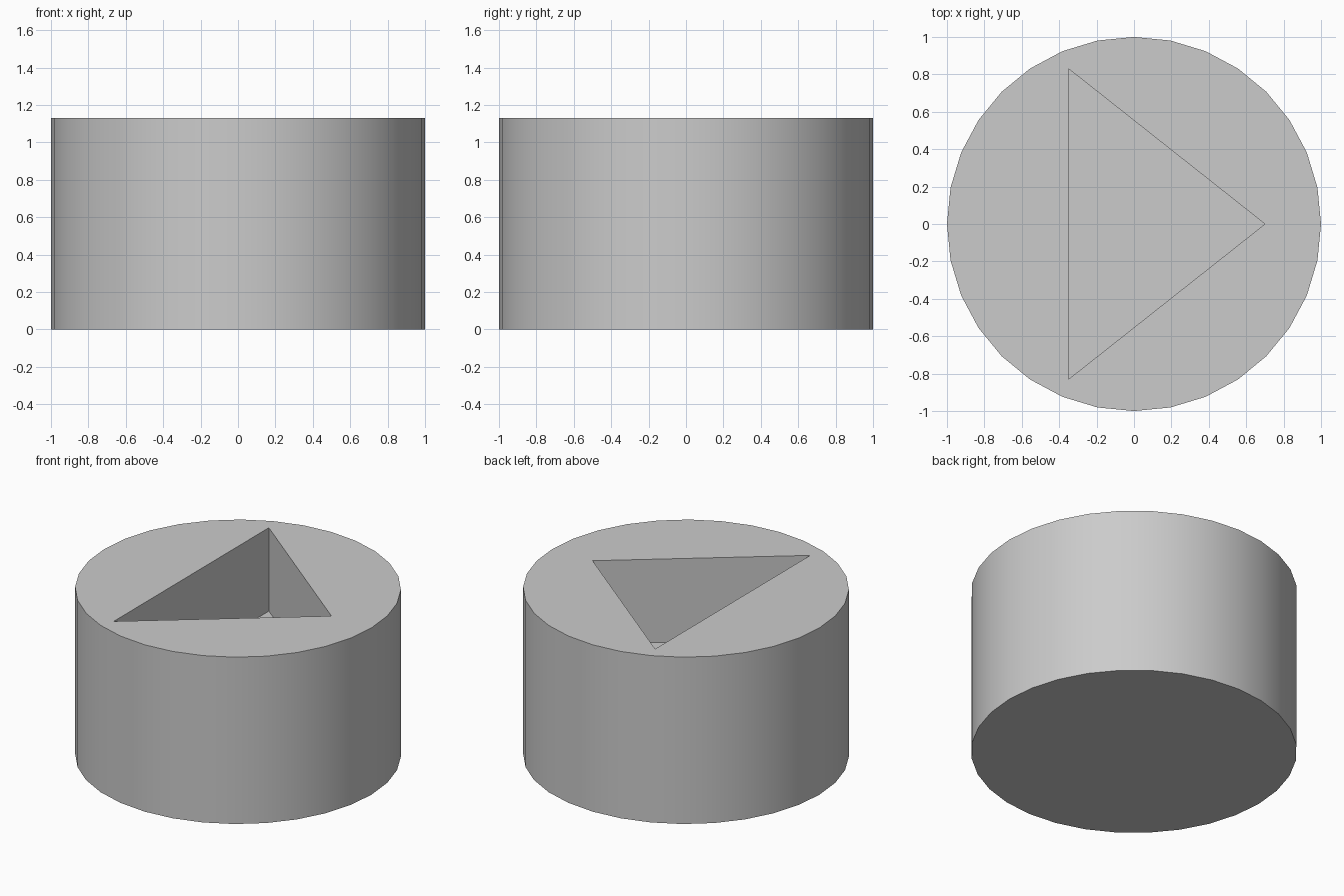
import bpy
import bmesh
import math

if "Cube" in bpy.data.objects:
    bpy.data.objects.remove(bpy.data.objects["Cube"])

HEIGHT = 1.13
POCKET_FLOOR = 0.565

# Single grey material
grey = bpy.data.materials.new("light_grey")
grey.use_nodes = True
colour = (0.6, 0.6, 0.6, 1.0)
grey.diffuse_color = colour
grey.node_tree.nodes["Principled BSDF"].inputs["Base Color"].default_value = colour


def prism(name, outline, bottom, top):
    """Upright solid with the given xy outline."""
    bm = bmesh.new()
    base = bm.faces.new([bm.verts.new((x, y, bottom)) for x, y in outline])
    side = bmesh.ops.extrude_face_region(bm, geom=[base], use_keep_orig=True)
    verts = [v for v in side["geom"] if isinstance(v, bmesh.types.BMVert)]
    bmesh.ops.translate(bm, verts=verts, vec=(0, 0, top - bottom))
    bmesh.ops.recalc_face_normals(bm, faces=bm.faces)
    mesh = bpy.data.meshes.new(name)
    bm.to_mesh(mesh)
    bm.free()
    mesh.materials.append(grey)
    obj = bpy.data.objects.new(name, mesh)
    bpy.context.collection.objects.link(obj)
    return obj


# Round body with 32 sides
angles = [2 * math.pi * i / 32 for i in range(32)]
body = prism("round_body", [(math.cos(a), math.sin(a)) for a in angles], 0, HEIGHT)

# Triangular pocket sunk halfway into the top
cutter = prism("pocket_cutter", [(0.70, 0), (-0.35, 0.83), (-0.35, -0.83)],
               POCKET_FLOOR, HEIGHT + 0.2)
cutter.hide_render = True
cut = body.modifiers.new("triangular_pocket", "BOOLEAN")
cut.operation = "DIFFERENCE"
cut.solver = "EXACT"
cut.object = cutter

bpy.ops.object.select_all(action="DESELECT")
body.select_set(True)
bpy.context.view_layer.objects.active = body
bpy.ops.object.modifier_apply(modifier=cut.name)
bpy.data.objects.remove(cutter)

# Smooth wall, sharp rims and pocket edges
bpy.ops.object.shade_smooth_by_angle(angle=math.radians(30))
